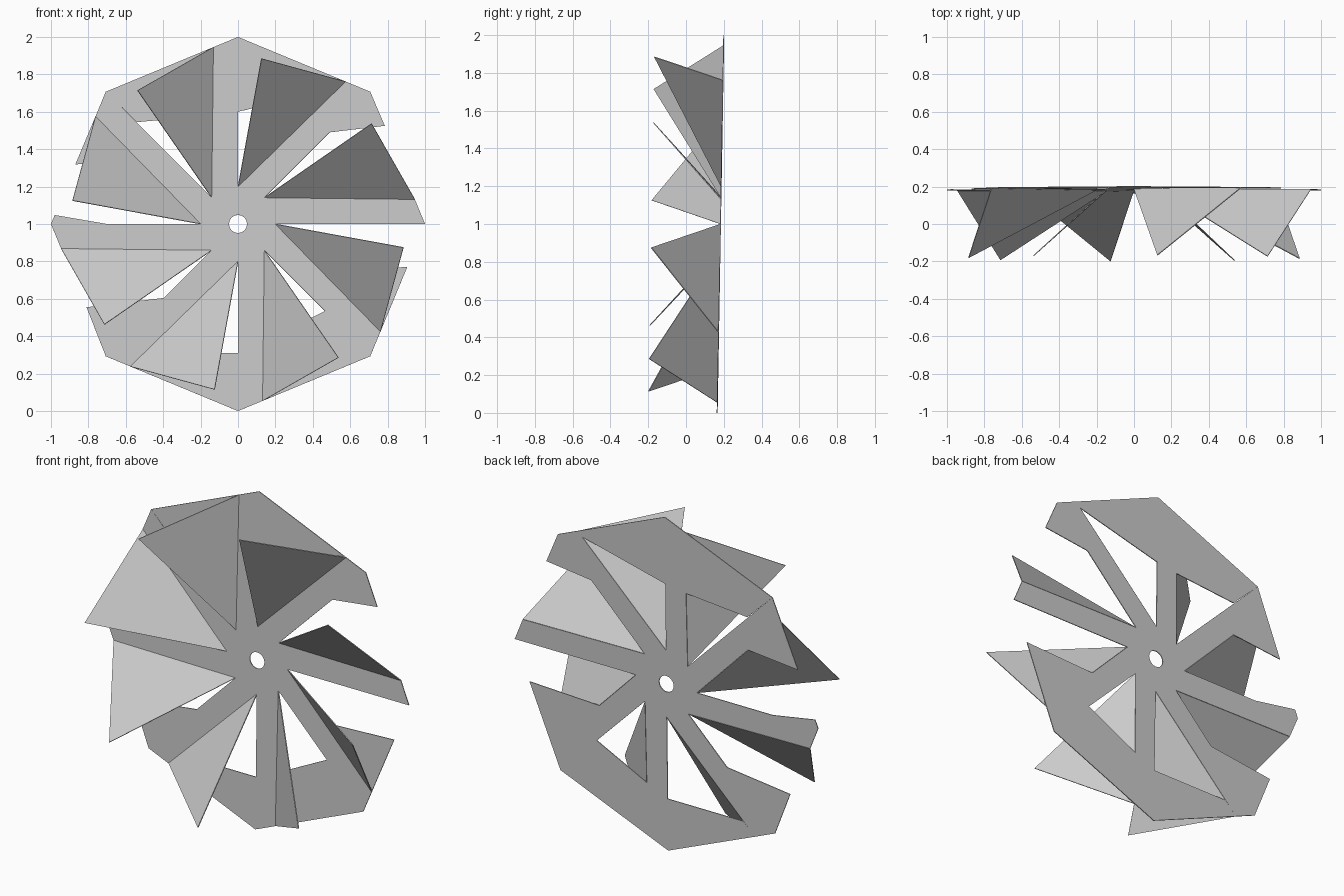
import bpy, bmesh, math
from mathutils import Vector

if "Cube" in bpy.data.objects:
    bpy.data.objects.remove(bpy.data.objects["Cube"])

THICK = 0.005


def turn(p, k):
    """Rotate a sheet point clockwise by k eighths of a turn."""
    a = -math.pi / 4 * k
    return (p[0] * math.cos(a) - p[1] * math.sin(a),
            p[0] * math.sin(a) + p[1] * math.cos(a))


def place(p, forward=0.0):
    """Sheet point -> world; the sheet leans back very slightly."""
    return Vector((p[0], 0.1825 + 0.0175 * p[1] - forward, 1 + p[1]))


def make_sheet(name, polys):
    bm = bmesh.new()
    for poly in polys:
        bm.faces.new([bm.verts.new(v) for v in poly])
    bmesh.ops.remove_doubles(bm, verts=bm.verts, dist=0.0005)
    bmesh.ops.recalc_face_normals(bm, faces=bm.faces)
    mesh = bpy.data.meshes.new(name)
    bm.to_mesh(mesh)
    bm.free()
    ob = bpy.data.objects.new(name, mesh)
    bpy.context.collection.objects.link(ob)
    mod = ob.modifiers.new("thickness", 'SOLIDIFY')
    mod.thickness = THICK
    mod.offset = 0
    return ob


# Key points of each sector: slit root, octagon corner, fold end, flap tip
A = [turn((0, 0.2), k) for k in range(8)]
V = [turn((0, 1.0), k) for k in range(8)]
B = [turn((0.575, 0.762), k) for k in range(8)]
T = [turn((0.125, 0.885), k) for k in range(8)]

# Hub with round axle hole, and eight tapering spokes
SUB = 3
hub_edge, hole = [], []
for k in range(8):
    for s in range(SUB):
        hub_edge.append(Vector(A[k]).lerp(Vector(A[(k + 1) % 8]), s / SUB))
        a = math.pi / 2 - math.tau * (k * SUB + s) / (8 * SUB)
        hole.append((0.048 * math.cos(a), 0.048 * math.sin(a)))
n = len(hole)
polys = []
for j in range(n):
    i = (j + 1) % n
    polys.append([place(p) for p in (hub_edge[j], hub_edge[i], hole[i], hole[j])])
for k in range(8):
    root = [hub_edge[(k * SUB + s) % n] for s in range(SUB + 1)]
    polys.append([place(p) for p in root + [V[(k + 1) % 8], B[k]]])
make_sheet("hub_and_spokes", polys)

# Rough-cut backing panels left between the spokes
panels = [
    [(0, 0.6), V[0], B[0], (0.55, 0.735)],
    [(0.49, 0.49), V[1], (0.785, 0.525)],
    [(0.905, -0.23), B[2], (0.44, -0.25)],
    [(0.465, -0.465), V[3], B[3], (0.135, -0.63)],
    [(0, -0.69), V[4], B[4], (-0.5, -0.69)],
    [(-0.395, -0.395), V[5], (-0.81, -0.445)],
    [(-0.7, 0), V[6], (-0.98, 0.048)],
    [(-0.87, 0.318), B[6], (-0.535, 0.35)],
    [(-0.54, 0.545), V[7], B[7], (-0.13, 0.58)],
]
make_sheet("rim_panels", [[place(p) for p in poly] for poly in panels])

# Triangular blades folded forward out of the sheet
for k in range(8):
    make_sheet(f"folded_blade_{k + 1}",
               [[place(A[k]), place(T[k], 0.365), place(B[k])]])
